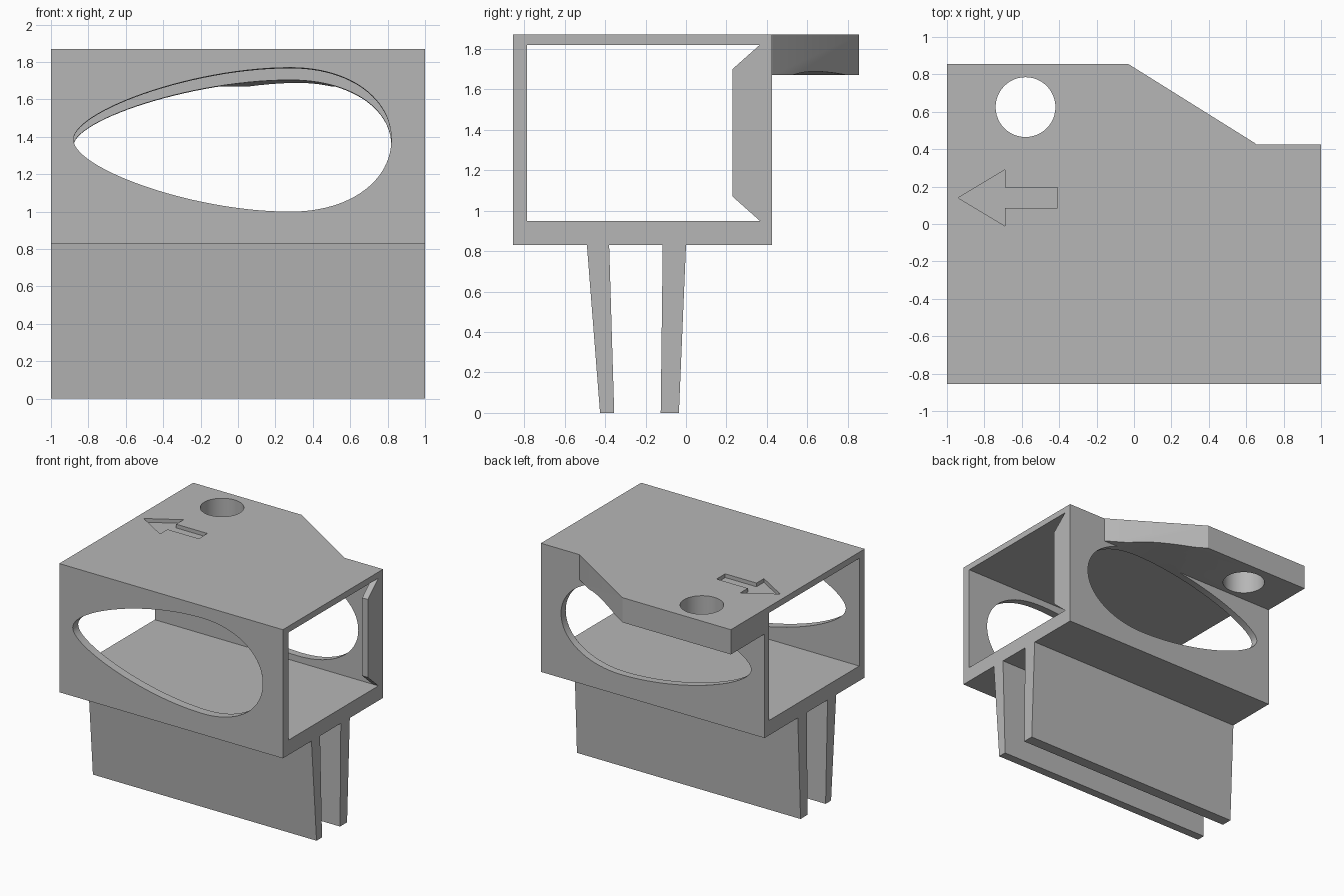
import bpy
import bmesh
import math
from mathutils import Vector

if "Cube" in bpy.data.objects:
    bpy.data.objects.remove(bpy.data.objects["Cube"], do_unlink=True)

GREY = (0.47, 0.47, 0.47, 1)
grey = bpy.data.materials.new("plain_grey")
grey.use_nodes = True
grey.diffuse_color = GREY
grey.node_tree.nodes["Principled BSDF"].inputs["Base Color"].default_value = GREY


def loft(name, start, end):
    """Solid between two matching rings of points."""
    bm = bmesh.new()
    a = [bm.verts.new(p) for p in start]
    b = [bm.verts.new(p) for p in end]
    bm.faces.new(a)
    bm.faces.new(b)
    for i in range(len(a)):
        j = (i + 1) % len(a)
        bm.faces.new((a[i], a[j], b[j], b[i]))
    bmesh.ops.recalc_face_normals(bm, faces=bm.faces)
    mesh = bpy.data.meshes.new(name)
    bm.to_mesh(mesh)
    bm.free()
    mesh.materials.append(grey)
    obj = bpy.data.objects.new(name, mesh)
    bpy.context.collection.objects.link(obj)
    return obj


def along_x(name, profile, x0=-1, x1=1):
    return loft(name, [(x0, y, z) for y, z in profile], [(x1, y, z) for y, z in profile])


def along_z(name, plan, z0, z1):
    return loft(name, [(x, y, z0) for x, y in plan], [(x, y, z1) for x, y in plan])


def rect(a0, a1, b0, b1):
    return [(a0, b0), (a1, b0), (a1, b1), (a0, b1)]


def cut(obj, cutter):
    cutter.hide_render = True
    mod = obj.modifiers.new("cut", "BOOLEAN")
    mod.operation = "DIFFERENCE"
    mod.solver = "EXACT"
    mod.object = cutter
    bpy.context.view_layer.objects.active = obj
    bpy.ops.object.modifier_apply(modifier=mod.name)


def bezier(p0, p1, p2, p3, n):
    pts = [Vector(p) for p in (p0, p1, p2, p3)]
    for i in range(n):
        t = i / n
        s = 1 - t
        yield pts[0] * s**3 + pts[1] * 3 * s * s * t + pts[2] * 3 * s * t * t + pts[3] * t**3


# Egg-shaped window outline, mirrored top to bottom
H = 0.385
upper = list(bezier((-0.88, 0), (-0.88, 0.15), (-0.25, H), (0.28, H), 28))
upper += list(bezier((0.28, H), (0.6, H), (0.82, 0.22), (0.82, 0), 24))
egg = [(p.x, p.y) for p in upper] + [(0.82, 0)]
egg += [(p.x, -p.y) for p in reversed(upper[1:])]


def egg_ring(y):
    # The roof of the window slopes down towards the back
    top = 1.77 - 0.054 * (y + 0.855)
    scale = (top - 1.0) / (2 * H)
    return [(x, y, 1.0 + (h + H) * scale) for x, h in egg]


# Cutters
window = loft("window_cutter", egg_ring(-1.2), egg_ring(1.2))
cavity = along_x("cavity_cutter", rect(-0.785, 0.365, 0.95, 1.82), -1.2, 1.2)
circle = [(-0.58 + 0.16 * math.cos(math.tau * i / 48),
           0.625 + 0.16 * math.sin(math.tau * i / 48)) for i in range(48)]
bore = along_z("bore_cutter", circle, 1.5, 2)
arrow = along_z("arrow_cutter", [
    (-0.94, 0.14), (-0.69, -0.01), (-0.69, 0.085), (-0.41, 0.085),
    (-0.41, 0.195), (-0.69, 0.195), (-0.69, 0.29)], 1.84, 2)

# Open-ended housing
housing = along_x("housing", rect(-0.855, 0.425, 0.83, 1.87))
for cutter in (cavity, window, arrow):
    cut(housing, cutter)

# Rear tab with a slanted corner and a bored hole
tab = along_z("rear_tab", [
    (-1, 0.425), (0.655, 0.425), (0.65, 0.43), (-0.03, 0.855), (-1, 0.855)], 1.67, 1.87)
for cutter in (window, bore):
    cut(tab, cutter)

# Stop rib inside the open end
stop = along_x("end_stop", [(0.365, 0.95), (0.23, 1.07), (0.23, 1.7), (0.365, 1.82)], 0.95, 1)

# Two tapering blades underneath
front_blade = along_x("front_blade", [(-0.49, 0.83), (-0.38, 0.83), (-0.355, 0), (-0.425, 0)])
rear_blade = along_x("rear_blade", [(-0.115, 0.83), (0, 0.83), (-0.035, 0), (-0.125, 0)])

for cutter in (window, cavity, bore, arrow):
    bpy.data.objects.remove(cutter, do_unlink=True)

# Smooth the curved walls, keep edges crisp
bpy.ops.object.select_all(action="DESELECT")
for obj in (housing, tab):
    obj.select_set(True)
bpy.context.view_layer.objects.active = housing
bpy.ops.object.shade_smooth_by_angle(angle=math.radians(30))
